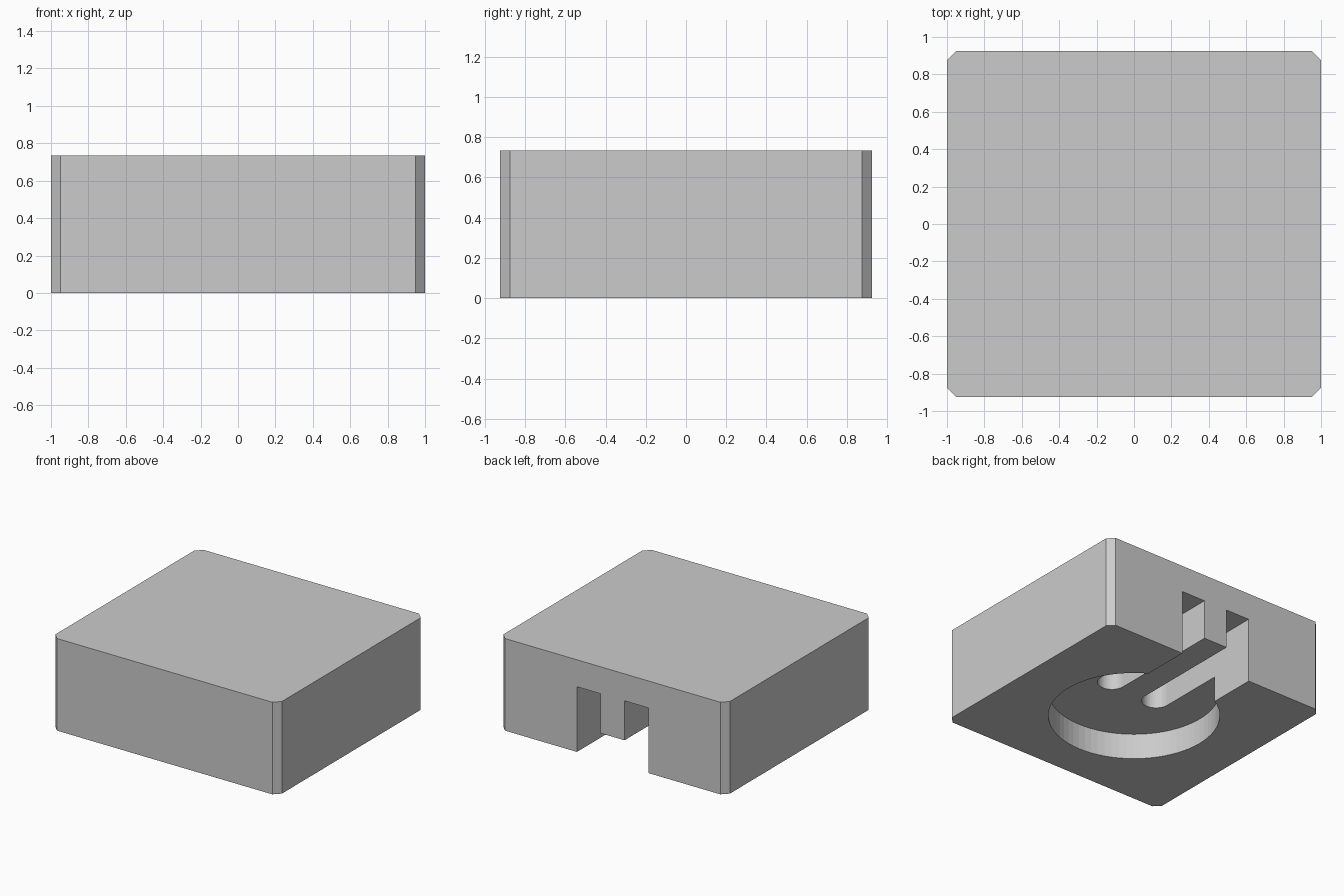
import bpy
import bmesh
from math import cos, sin, pi, asin

old = bpy.data.objects.get("Cube")
if old:
    bpy.data.objects.remove(old, do_unlink=True)

HALF_X, HALF_Y, HEIGHT, CHAMFER = 1.0, 0.925, 0.735, 0.05
RECESS_R, RECESS_TOP = 0.625, 0.205
SLOT_X, SLOT_R, SLOT_TOP = 0.21, 0.105, 0.52
OUT = HALF_Y + 0.2    # cutters run past the back face
BELOW = -0.2          # and past the underside

grey = bpy.data.materials.new("plain_grey")
grey.use_nodes = True
colour = (0.6, 0.6, 0.6, 1)
grey.diffuse_color = colour
grey.node_tree.nodes["Principled BSDF"].inputs["Base Color"].default_value = colour


def prism(name, outline, z0, z1):
    """Extrude a flat outline from z0 up to z1."""
    bm = bmesh.new()
    face = bm.faces.new([bm.verts.new((x, y, z0)) for x, y in outline])
    side = bmesh.ops.extrude_face_region(bm, geom=[face])
    top = [v for v in side["geom"] if isinstance(v, bmesh.types.BMVert)]
    bmesh.ops.translate(bm, verts=top, vec=(0, 0, z1 - z0))
    bmesh.ops.recalc_face_normals(bm, faces=bm.faces)
    mesh = bpy.data.meshes.new(name)
    bm.to_mesh(mesh)
    bm.free()
    mesh.materials.append(grey)
    obj = bpy.data.objects.new(name, mesh)
    bpy.context.collection.objects.link(obj)
    return obj


def arc(cx, radius, start, end, steps):
    angles = [start + (end - start) * i / steps for i in range(steps + 1)]
    return [(cx + radius * cos(a), radius * sin(a)) for a in angles]


def cut(target, cutter):
    cutter.hide_render = True
    mod = target.modifiers.new("cut", "BOOLEAN")
    mod.operation = "DIFFERENCE"
    mod.solver = "EXACT"
    mod.object = cutter
    bpy.context.view_layer.objects.active = target
    bpy.ops.object.modifier_apply(modifier=mod.name)
    bpy.data.objects.remove(cutter, do_unlink=True)


# Block with chamfered upright corners
ix, iy = HALF_X - CHAMFER, HALF_Y - CHAMFER
quarter = [(HALF_X, iy), (ix, HALF_Y)]
half = quarter + [(-x, y) for x, y in reversed(quarter)]
block = prism("block", half + [(-x, -y) for x, y in half], 0, HEIGHT)

# Round recess in the underside with a channel out to the back
channel = SLOT_X + SLOT_R
gap = asin(channel / RECESS_R)
keyhole = arc(0, RECESS_R, pi / 2 + gap, 2.5 * pi - gap, 60)
keyhole += [(channel, OUT), (-channel, OUT)]
cut(block, prism("recess_cutter", keyhole, BELOW, RECESS_TOP))

# Two deeper slots with round inner ends
for side in (-1, 1):
    cx = side * SLOT_X
    slot = arc(cx, SLOT_R, pi, 2 * pi, 24)
    slot += [(cx + SLOT_R, OUT), (cx - SLOT_R, OUT)]
    cut(block, prism("slot_cutter", slot, BELOW, SLOT_TOP))
